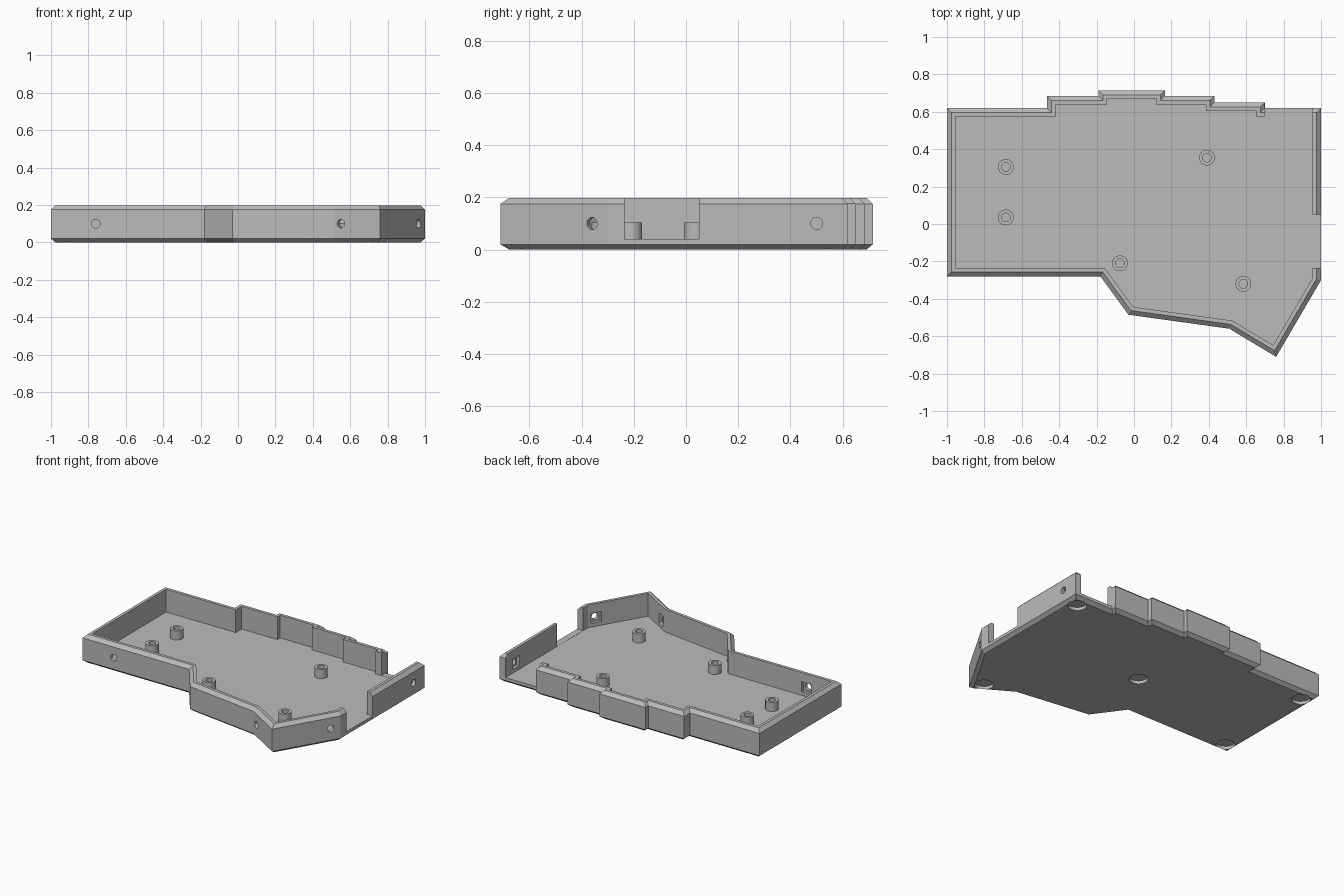
import bpy, bmesh, math
from mathutils import Vector, Matrix

if "Cube" in bpy.data.objects:
    bpy.data.objects.remove(bpy.data.objects["Cube"], do_unlink=True)

grey = bpy.data.materials.new("plain_grey")
grey.use_nodes = True
grey.diffuse_color = (0.5, 0.5, 0.5, 1)
grey.node_tree.nodes["Principled BSDF"].inputs["Base Color"].default_value = (0.5, 0.5, 0.5, 1)

HEIGHT, FLOOR, WALL, CHAMFER = 0.198, 0.04, 0.045, 0.024


def stack(name, loops, matrix=Matrix()):
    """Solid skinned through a series of matching loops, capped at both ends."""
    bm = bmesh.new()
    rings = [[bm.verts.new(p) for p in loop] for loop in loops]
    for a, b in zip(rings, rings[1:]):
        n = len(a)
        for i in range(n):
            j = (i + 1) % n
            bm.faces.new((a[i], a[j], b[j], b[i]))
    bm.faces.new(rings[0][::-1])
    bm.faces.new(rings[-1])
    bmesh.ops.recalc_face_normals(bm, faces=bm.faces)
    mesh = bpy.data.meshes.new(name)
    bm.to_mesh(mesh)
    bm.free()
    mesh.transform(matrix)
    mesh.materials.append(grey)
    obj = bpy.data.objects.new(name, mesh)
    bpy.context.collection.objects.link(obj)
    return obj


def circle(r, z, x=0, y=0, n=32):
    return [(x + r * math.cos(math.tau * i / n), y + r * math.sin(math.tau * i / n), z)
            for i in range(n)]


def rect(x0, x1, y0, y1, z):
    return [(x0, y0, z), (x1, y0, z), (x1, y1, z), (x0, y1, z)]


def inset(points, d, z):
    """Mitred inward offset of a counter-clockwise outline."""
    out = []
    for i, p in enumerate(points):
        p = Vector(p)
        a = (p - Vector(points[i - 1])).normalized()
        b = (Vector(points[(i + 1) % len(points)]) - p).normalized()
        na, nb = Vector((-a.y, a.x)), Vector((-b.y, b.x))
        q = p + (na + nb) * d / (1 + na.dot(nb))
        out.append((q.x, q.y, z))
    return out


def smooth(obj):
    bpy.ops.object.select_all(action='DESELECT')
    obj.select_set(True)
    bpy.context.view_layer.objects.active = obj
    bpy.ops.object.shade_smooth_by_angle(angle=math.radians(15))


# Tray: chamfered outer shell, flat rim, inner walls and floor
outline = [(-1, 0.62), (-1, -0.28), (-0.18, -0.28), (-0.03, -0.485), (0.51, -0.56),
           (0.76, -0.71), (1, -0.30), (1, 0.62), (0.70, 0.62), (0.70, 0.65),
           (0.43, 0.65), (0.43, 0.685), (0.165, 0.685), (0.165, 0.715),
           (-0.19, 0.715), (-0.19, 0.685), (-0.465, 0.685), (-0.465, 0.62)]
section = [(CHAMFER, 0), (0, 0.02), (0, HEIGHT - 0.023), (CHAMFER, HEIGHT),
           (WALL, HEIGHT), (WALL, FLOOR)]
tray = stack("case_tray", [inset(outline, d, z) for d, z in section])

cutters = []

# Openings in the back wall and the side wall
for box in ((0.699, 0.954, 0.55, 0.8), (0.9, 1.1, -0.235, 0.05)):
    cutters.append(stack("opening_cutter", [rect(*box, FLOOR + 0.001), rect(*box, 0.3)]))

# Round recesses for feet in the underside
for x, y in ((0.92, 0.54), (-0.92, 0.54), (-0.92, -0.20), (0.73, -0.60), (0.03, 0.08)):
    cutters.append(stack("foot_cutter", [circle(0.06, -0.1, x, y), circle(0.06, 0.022, x, y)]))

# Screw holes through the walls, with square nut pockets on the inside
for x, y, nx, ny in ((-0.76, -0.28, 0, -1), (0.55, -0.584, -0.515, -0.857),
                     (0.965, -0.36, 0.863, -0.505), (1, 0.5, 1, 0)):
    turn = Vector((nx, ny, 0)).to_track_quat('Z', 'Y').to_matrix().to_4x4()
    place = Matrix.Translation((x, y, 0.1)) @ turn
    s = 0.035
    cutters.append(stack("screw_cutter", [circle(0.023, -0.1), circle(0.023, 0.1)], place))
    cutters.append(stack("nut_cutter", [rect(-s, s, -s, s, -0.09),
                                        rect(-s, s, -s, s, -0.024)], place))

for cutter in cutters:
    cutter.hide_render = True
    mod = tray.modifiers.new("cut", 'BOOLEAN')
    mod.operation = 'DIFFERENCE'
    mod.solver = 'EXACT'
    mod.object = cutter

# Bake the cuts and drop the cutters
bpy.context.view_layer.update()
graph = bpy.context.evaluated_depsgraph_get()
cut_mesh = bpy.data.meshes.new_from_object(tray.evaluated_get(graph))
tray.modifiers.clear()
tray.data = cut_mesh
for cutter in cutters:
    bpy.data.objects.remove(cutter, do_unlink=True)
tray.data.materials.clear()
tray.data.materials.append(grey)
for face in tray.data.polygons:
    face.material_index = 0
smooth(tray)

# Hollow standoffs on the floor
for x, y in ((-0.685, 0.305), (-0.685, 0.035), (-0.075, -0.21), (0.39, 0.355), (0.585, -0.32)):
    rings = ((0.042, FLOOR - 0.01), (0.042, 0.103), (0.023, 0.103), (0.023, FLOOR + 0.002))
    smooth(stack("standoff", [circle(r, z, x, y) for r, z in rings]))
